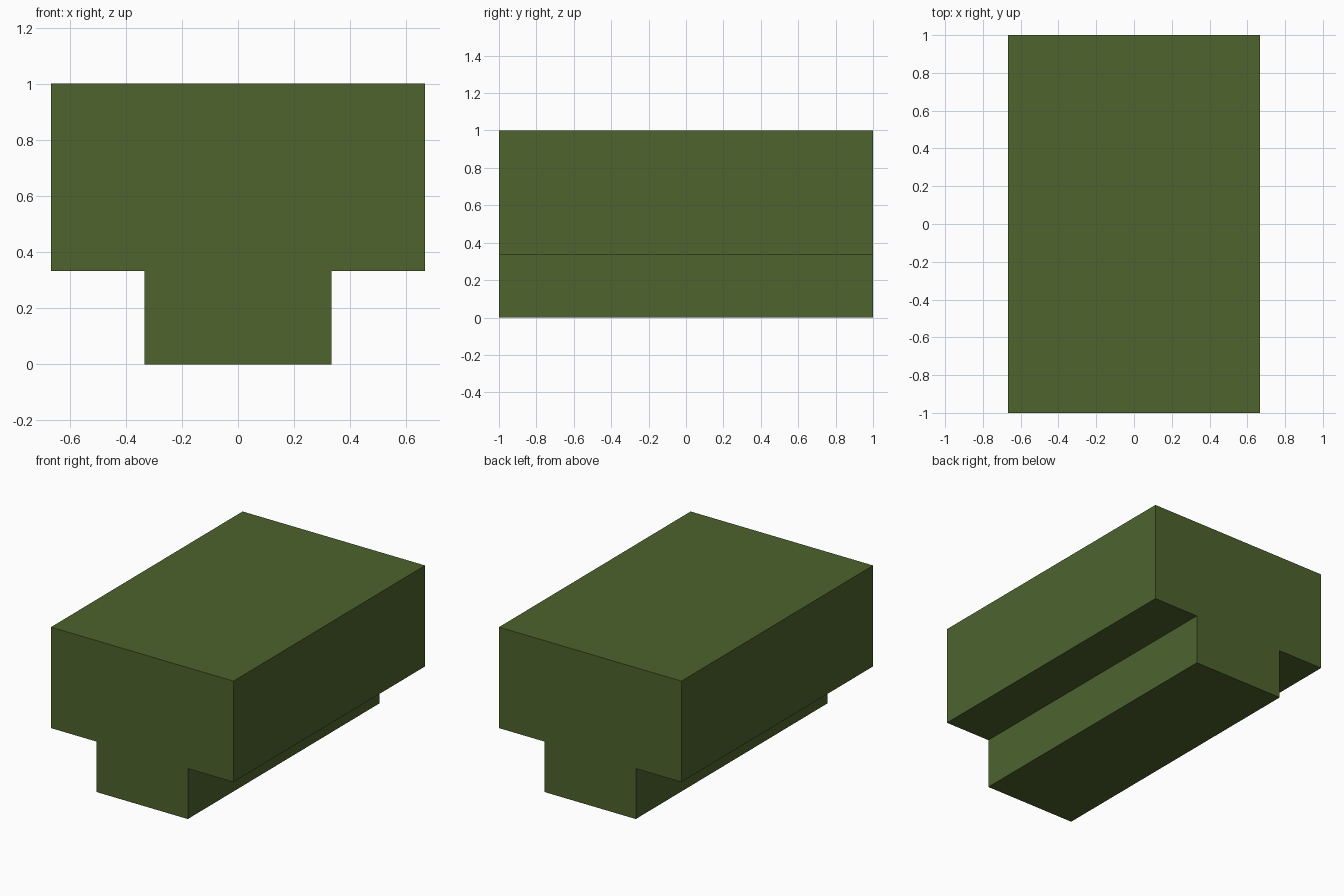
import bpy
import bmesh

if "Cube" in bpy.data.objects:
    bpy.data.objects.remove(bpy.data.objects["Cube"])

HALF_LENGTH = 1.0
# Right half of the T-shaped section, bottom to top (x, z)
half_profile = [(1/3, 0), (1/3, 1/3), (2/3, 1/3), (2/3, 1)]
profile = half_profile + [(-x, z) for x, z in reversed(half_profile)]

# T-shaped block: extrude the mirrored section from front to back
bm = bmesh.new()
front = bm.faces.new([bm.verts.new((x, -HALF_LENGTH, z)) for x, z in profile])
result = bmesh.ops.extrude_face_region(bm, geom=[front], use_keep_orig=True)
back_verts = [g for g in result["geom"] if isinstance(g, bmesh.types.BMVert)]
bmesh.ops.translate(bm, verts=back_verts, vec=(0, 2 * HALF_LENGTH, 0))
bmesh.ops.recalc_face_normals(bm, faces=bm.faces)

mesh = bpy.data.meshes.new("t_block")
bm.to_mesh(mesh)
bm.free()
block = bpy.data.objects.new("t_block", mesh)
bpy.context.collection.objects.link(block)

# Olive green
green = bpy.data.materials.new("olive_green")
green.diffuse_color = (0.075, 0.125, 0.027, 1)
green.use_nodes = True
green.node_tree.nodes["Principled BSDF"].inputs["Base Color"].default_value = green.diffuse_color
mesh.materials.append(green)
